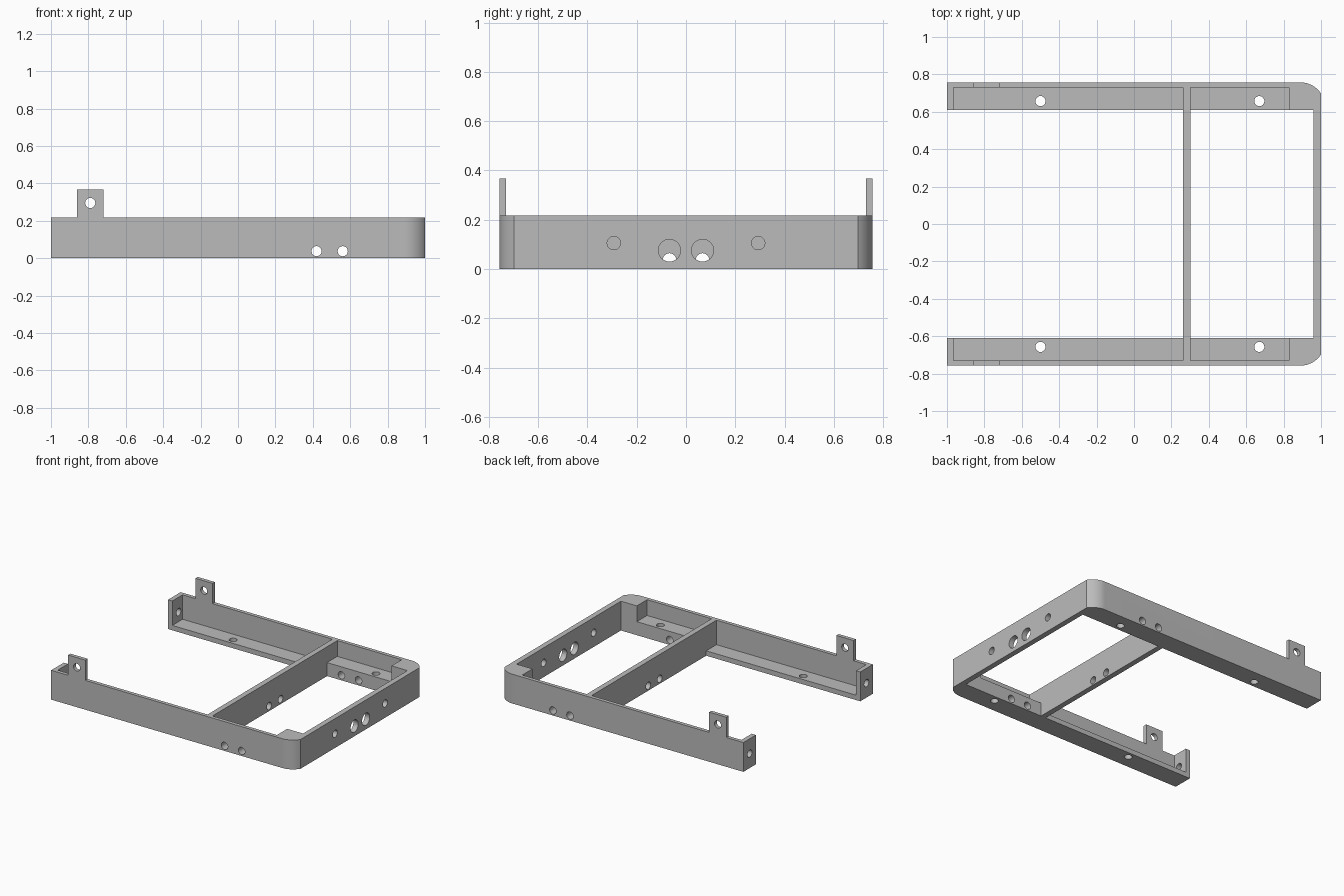
import bpy, bmesh, math
from mathutils import Matrix, Vector

cube = bpy.data.objects.get("Cube")
if cube:
    bpy.data.objects.remove(cube, do_unlink=True)

HEIGHT, OUTER, INNER, WALL = 0.217, 0.757, 0.61, 0.73
HOLE = 0.027

grey = bpy.data.materials.new("plain grey")
grey.use_nodes = True
grey.diffuse_color = (0.5, 0.5, 0.5, 1)
grey.node_tree.nodes["Principled BSDF"].inputs["Base Color"].default_value = (0.5, 0.5, 0.5, 1)


def make_object(name, bm):
    bmesh.ops.recalc_face_normals(bm, faces=bm.faces)
    mesh = bpy.data.meshes.new(name)
    bm.to_mesh(mesh)
    bm.free()
    mesh.materials.append(grey)
    obj = bpy.data.objects.new(name, mesh)
    bpy.context.collection.objects.link(obj)
    return obj


def box(name, low, high):
    bm = bmesh.new()
    low, high = Vector(low), Vector(high)
    bmesh.ops.create_cube(bm, size=1, matrix=Matrix.Translation((low + high) / 2)
                          @ Matrix.Diagonal((*(high - low), 1)))
    return make_object(name, bm)


def rod(name, centre, axis, radius, length):
    bm = bmesh.new()
    turn = Vector((0, 0, 1)).rotation_difference(Vector(axis)).to_matrix().to_4x4()
    bmesh.ops.create_cone(bm, cap_ends=True, segments=32, radius1=radius, radius2=radius,
                          depth=length, matrix=Matrix.Translation(centre) @ turn)
    return make_object(name, bm)


# U-shaped frame, extruded from its plan with rounded front corners
half = [(-1, INNER), (-1, OUTER)]
radius = 0.131
sweep = math.asin(0.11 / radius)
for i in range(13):
    a = sweep * i / 12
    half.append((0.89 + radius * math.sin(a), OUTER - radius + radius * math.cos(a)))
plan = [(0.96, INNER)] + half
plan += [(x, -y) for x, y in reversed(plan)]
bm = bmesh.new()
base = bm.faces.new([bm.verts.new((x, y, 0)) for x, y in plan])
top = bmesh.ops.extrude_face_region(bm, geom=[base])["geom"]
bmesh.ops.translate(bm, vec=(0, 0, HEIGHT),
                    verts=[v for v in top if isinstance(v, bmesh.types.BMVert)])
frame = make_object("bracket_frame", bm)


def combine(other, operation="DIFFERENCE"):
    other.hide_render = True
    mod = frame.modifiers.new(other.name, "BOOLEAN")
    mod.operation, mod.object, mod.solver = operation, other, "EXACT"
    graph = bpy.context.evaluated_depsgraph_get()
    mesh = bpy.data.meshes.new_from_object(frame.evaluated_get(graph))
    frame.modifiers.clear()
    frame.data = mesh
    bpy.data.objects.remove(other, do_unlink=True)


# Cross bar between the side rails
combine(box("cross_bar", (0.262, -0.65, 0), (0.302, 0.65, HEIGHT)), "UNION")

for side in (-1, 1):
    # Rail pockets: thin floor behind the bar, raised floor ahead of it
    for x0, x1, floor in ((-0.965, 0.262, 0.036), (0.302, 0.83, 0.1)):
        ys = sorted((side * (INNER - 0.03), side * WALL))
        combine(box("pocket", (x0, ys[0], floor), (x1, ys[1], 0.4)))
    # Upright tab on each wall
    ys = sorted((side * WALL, side * OUTER))
    combine(box("tab", (-0.86, ys[0], 0.12), (-0.72, ys[1], 0.367)), "UNION")
    # Floor holes and end cap hole
    for x in (-0.5, 0.67):
        combine(rod("floor_hole", (x, side * 0.657, 0.05), (0, 0, 1), HOLE, 0.3))
    combine(rod("cap_hole", (-0.98, side * 0.683, 0.107), (1, 0, 0), HOLE, 0.1))
    # Front plate and cross bar holes
    combine(rod("plate_hole", (0.98, side * 0.293, 0.105), (1, 0, 0), HOLE, 0.1))
    combine(rod("plate_port", (0.98, side * 0.067, 0.075), (1, 0, 0), 0.045, 0.1))
    combine(rod("bar_hole", (0.282, side * 0.067, 0.037), (1, 0, 0), HOLE, 0.1))

# Holes straight through both sides
for x, z in ((-0.79, 0.295), (0.42, 0.037), (0.56, 0.037)):
    combine(rod("side_hole", (x, 0, z), (0, 1, 0), HOLE, 2))

frame.data.materials.clear()
frame.data.materials.append(grey)
for face in frame.data.polygons:
    face.material_index = 0
bpy.ops.object.select_all(action="DESELECT")
frame.select_set(True)
bpy.context.view_layer.objects.active = frame
bpy.ops.object.shade_smooth_by_angle(angle=math.radians(30))
